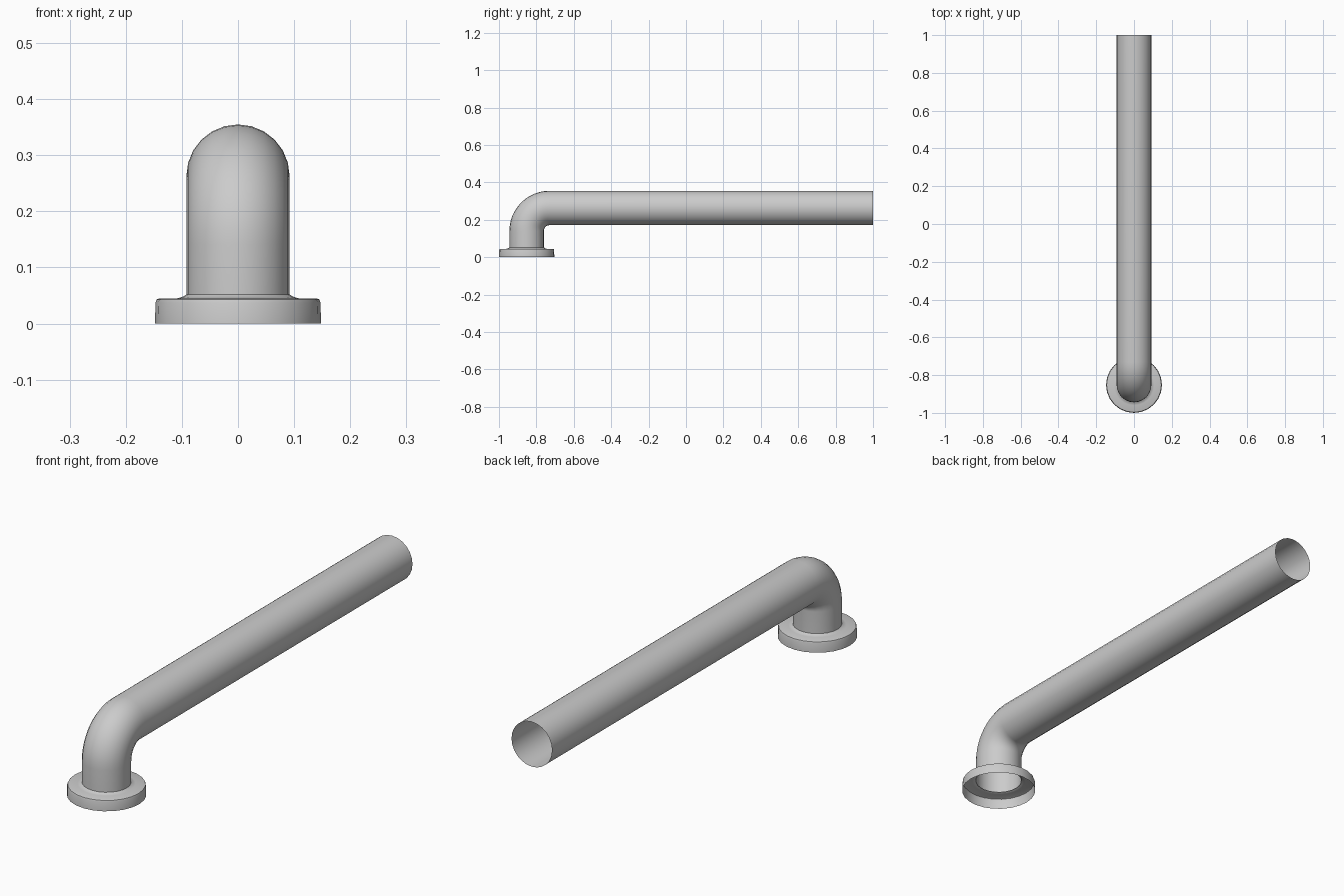
import bpy, bmesh
from math import sin, cos, pi
from mathutils import Vector

if "Cube" in bpy.data.objects:
    bpy.data.objects.remove(bpy.data.objects["Cube"])

SEG = 24
CY = -0.852      # axis of the upright section
R = 0.092        # pipe radius
BEND = 0.122     # bend radius on the centre line
ZC = 0.263       # height of the horizontal centre line


def skin_rings(name, rings, angle):
    """Open shell through (centre, radius, up-axis) rings."""
    bm = bmesh.new()
    loops = []
    for centre, radius, axis in rings:
        loops.append([bm.verts.new(centre + radius * (
            Vector((1, 0, 0)) * cos(2 * pi * i / SEG) + axis * sin(2 * pi * i / SEG)))
            for i in range(SEG)])
    for a, b in zip(loops, loops[1:]):
        for i in range(SEG):
            j = (i + 1) % SEG
            bm.faces.new((a[i], a[j], b[j], b[i]))
    mesh = bpy.data.meshes.new(name)
    bm.to_mesh(mesh)
    bm.free()
    ob = bpy.data.objects.new(name, mesh)
    bpy.context.collection.objects.link(ob)
    bpy.ops.object.select_all(action='DESELECT')
    ob.select_set(True)
    bpy.context.view_layer.objects.active = ob
    bpy.ops.object.shade_smooth_by_angle(angle=angle)
    return ob


# Pipe: upright stub, quarter bend, long straight run, both ends open
back = Vector((0, 1, 0))
rings = [(Vector((0, CY, 0.045)), R, back)]
for k in range(13):
    t = pi / 2 * k / 12
    centre = Vector((0, CY + BEND * (1 - cos(t)), ZC - BEND + BEND * sin(t)))
    rings.append((centre, R, Vector((0, cos(t), -sin(t)))))
rings.append((Vector((0, 1.0, ZC)), R, Vector((0, 0, -1))))
skin_rings("pipe", rings, 0.7)

# Flange: hollow collar open underneath, with a small lip around the pipe
profile = [(0.148, 0), (0.147, 0.037), (0.145, 0.043), (0.140, 0.045),
           (0.108, 0.045), (0.098, 0.048), (R, 0.052)]
skin_rings("flange", [(Vector((0, CY, z)), r, back) for r, z in profile], 0.7)
